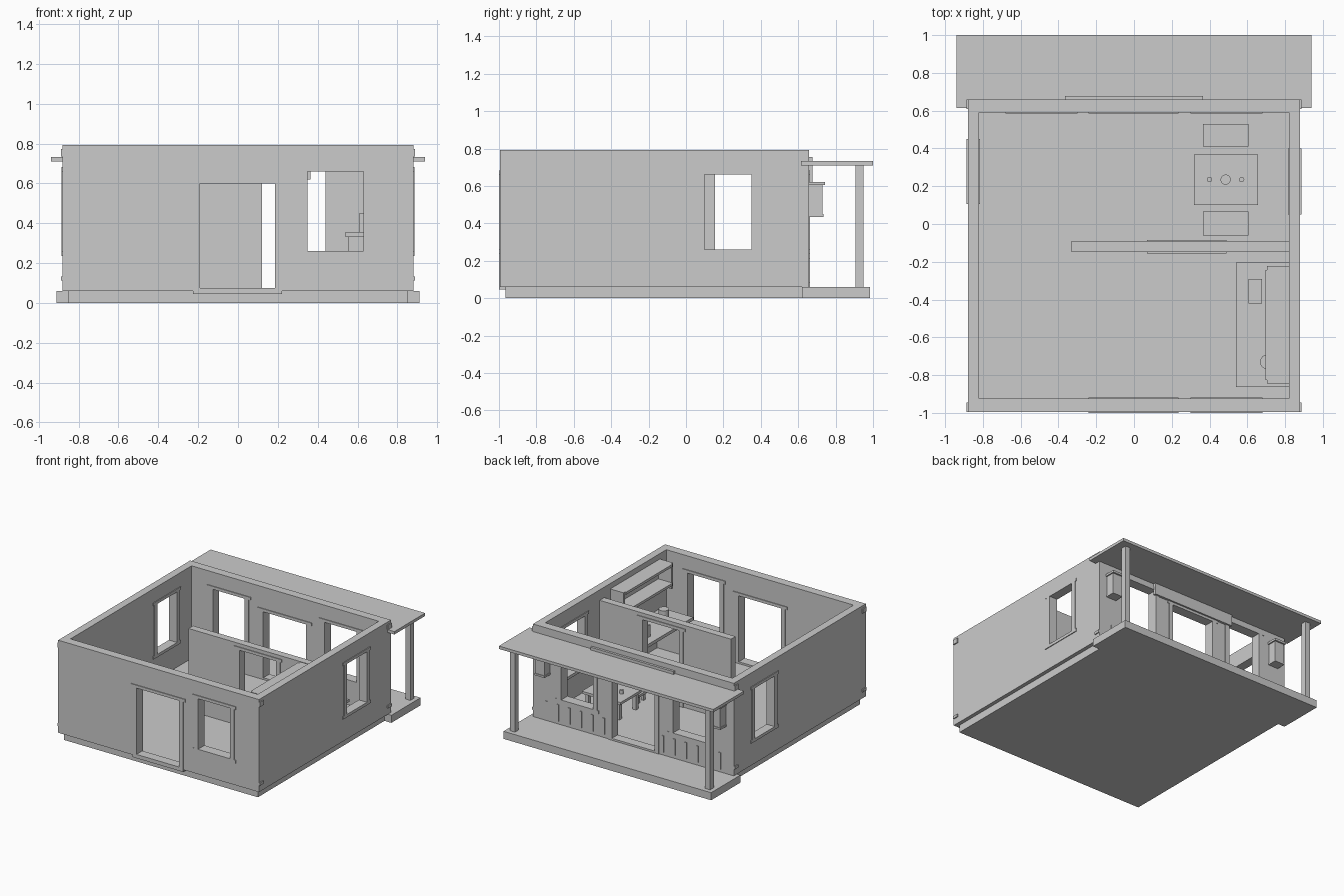
import bpy

cube = bpy.data.objects.get("Cube")
if cube:
    bpy.data.objects.remove(cube, do_unlink=True)

grey = bpy.data.materials.new("plain_grey")
grey.use_nodes = True
grey.diffuse_color = (0.6, 0.6, 0.6, 1)
grey.node_tree.nodes["Principled BSDF"].inputs["Base Color"].default_value = (0.6, 0.6, 0.6, 1)


def finish(name):
    ob = bpy.context.object
    ob.name = name
    ob.data.materials.append(grey)
    return ob


def box(name, x, y, z):
    """Box from its ranges along x, y and z."""
    ranges = (x, y, z)
    bpy.ops.mesh.primitive_cube_add(size=1, location=[(a + b) / 2 for a, b in ranges])
    ob = finish(name)
    ob.scale = [abs(b - a) for a, b in ranges]
    bpy.ops.object.transform_apply(location=False, rotation=False, scale=True)
    return ob


def cylinder(name, x, y, z, radius):
    bpy.ops.mesh.primitive_cylinder_add(vertices=16, radius=radius, depth=z[1] - z[0],
                                        location=(x, y, (z[0] + z[1]) / 2))
    ob = finish(name)
    bpy.ops.object.shade_smooth_by_angle()
    return ob


def wall(name, axis, length, depth, height, openings):
    """Wall along an axis; each opening is (start, end, bottom, top)."""
    def panel(part, run, thick, z):
        return box(part, run, thick, z) if axis == "x" else box(part, thick, run, z)

    body = panel(name, length, depth, height)
    proud = (depth[0] - PROUD, depth[1] + PROUD)
    for a, b, low, top in openings:
        cutter = panel("cutter", (a, b), (depth[0] - 0.1, depth[1] + 0.1), (low, top))
        bpy.context.view_layer.objects.active = body
        cut = body.modifiers.new("opening", "BOOLEAN")
        cut.object = cutter
        cut.operation = "DIFFERENCE"
        cut.solver = "EXACT"
        bpy.ops.object.modifier_apply(modifier=cut.name)
        bpy.data.objects.remove(cutter, do_unlink=True)
        # Frame around the opening, proud on both wall faces
        for edge, side in ((a, -1), (b, 1)):
            for face, out in zip(depth, proud):
                panel(name + "_jamb", sorted((edge, edge + side * JAMB)),
                      sorted((face, out)), (low, top))
        wide = (a - JAMB - 0.015, b + JAMB + 0.015)
        for face, out in zip(depth, proud):
            panel(name + "_header", wide, sorted((face, out)), (top, top + 0.023))
            if low > 0.2:
                panel(name + "_sill", wide, sorted((face, out)), (low - 0.023, low))
    return body


PROUD, JAMB = 0.006, 0.035
FLOOR, TOP = 0.06, 0.793
window = (0.26, 0.66)
door = (-0.19, 0.185, 0.075, 0.6)

# Foundation and porch deck
box("foundation", (-0.85, 0.85), (-0.965, 0.62), (0, FLOOR))
box("porch_deck", (-0.91, 0.91), (0.62, 0.985), (0, FLOOR))

# Outer walls
wall("front_wall", "x", (-0.88, 0.88), (-0.994, -0.925), (FLOOR, TOP),
     [door, (0.35, 0.63, *window)])
wall("back_wall", "x", (-0.88, 0.88), (0.59, 0.658), (FLOOR, TOP),
     [door, (0.35, 0.63, *window), (-0.63, -0.35, *window)])
wall("right_wall", "y", (-0.925, 0.59), (0.82, 0.88), (FLOOR, TOP),
     [(0.10, 0.35, *window)])
wall("left_wall", "y", (-0.925, 0.59), (-0.88, -0.82), (FLOOR, TOP),
     [(0.155, 0.40, *window)])
box("front_threshold", (-0.225, 0.22), (-1, -0.925), (0.045, 0.075))
box("back_threshold", (-0.225, 0.22), (0.59, 0.664), (FLOOR, 0.075))

# Inner wall with a passage
wall("inner_wall", "x", (-0.33, 0.82), (-0.149, -0.091), (FLOOR, 0.71),
     [(0.12, 0.44, 0.05, 0.66)])

# Corner joint tabs
for s in (-1, 1):
    for y in ((-0.994, -0.945), (0.61, 0.658)):
        for z in ((0.735, 0.772), (0.112, 0.134)):
            box("corner_tab", sorted((s * 0.87, s * 0.888)), y, z)

# Porch roof, posts, board and lanterns
box("porch_roof", (-0.94, 0.94), (0.615, 1), (0.71, 0.733))
box("door_board", (-0.365, 0.365), (0.655, 0.677), (0.62, 0.755))
for s in (-1, 1):
    x = s * 0.855
    box("porch_post", (x - 0.022, x + 0.022), (0.905, 0.95), (FLOOR, 0.71))
    x = s * 0.77
    box("lantern_body", (x - 0.04, x + 0.04), (0.655, 0.73), (0.45, 0.605))
    box("lantern_cap", (x - 0.05, x + 0.05), (0.655, 0.743), (0.605, 0.622))
    box("lantern_base", (x - 0.045, x + 0.045), (0.655, 0.735), (0.435, 0.45))
    # Slats under the porch windows
    for i in range(6):
        x = s * (0.26 + i * 0.1)
        box("wall_slat", (x - 0.009, x + 0.009), (0.655, 0.664), (0.085, 0.215))

# Dining table with two benches
def table(name, x, y, top, thick, leg):
    box(name + "_top", x, y, (top - thick, top))
    for lx in (x[0] + 0.02, x[1] - 0.02 - leg):
        for ly in (y[0] + 0.015, y[1] - 0.015 - leg):
            box(name + "_leg", (lx, lx + leg), (ly, ly + leg), (FLOOR, top - thick))


table("dining_table", (0.317, 0.656), (0.1, 0.367), 0.21, 0.02, 0.03)
for y in ((0.41, 0.53), (-0.06, 0.065)):
    table("bench", (0.365, 0.605), y, 0.14, 0.02, 0.025)
cylinder("bowl", 0.485, 0.235, (0.21, 0.245), 0.027)
for x in (0.4, 0.57):
    cylinder("cup", x, 0.235, (0.21, 0.24), 0.014)

# Long counter against the right wall
box("counter_top", (0.54, 0.82), (-0.862, -0.205), (0.332, 0.357))
for y in ((-0.845, -0.81), (-0.257, -0.222)):
    box("counter_panel", (0.555, 0.82), y, (FLOOR, 0.332))
box("counter_box", (0.607, 0.678), (-0.42, -0.29), (0.357, 0.45))
cylinder("counter_pot", 0.705, -0.73, (0.357, 0.43), 0.038)

# Wall shelf above the counter
for z in ((0.58, 0.6), (0.73, 0.75)):
    box("shelf_board", (0.695, 0.82), (-0.825, -0.243), z)
for y in ((-0.845, -0.825), (-0.243, -0.223)):
    box("shelf_end", (0.705, 0.82), y, (0.55, 0.75))
